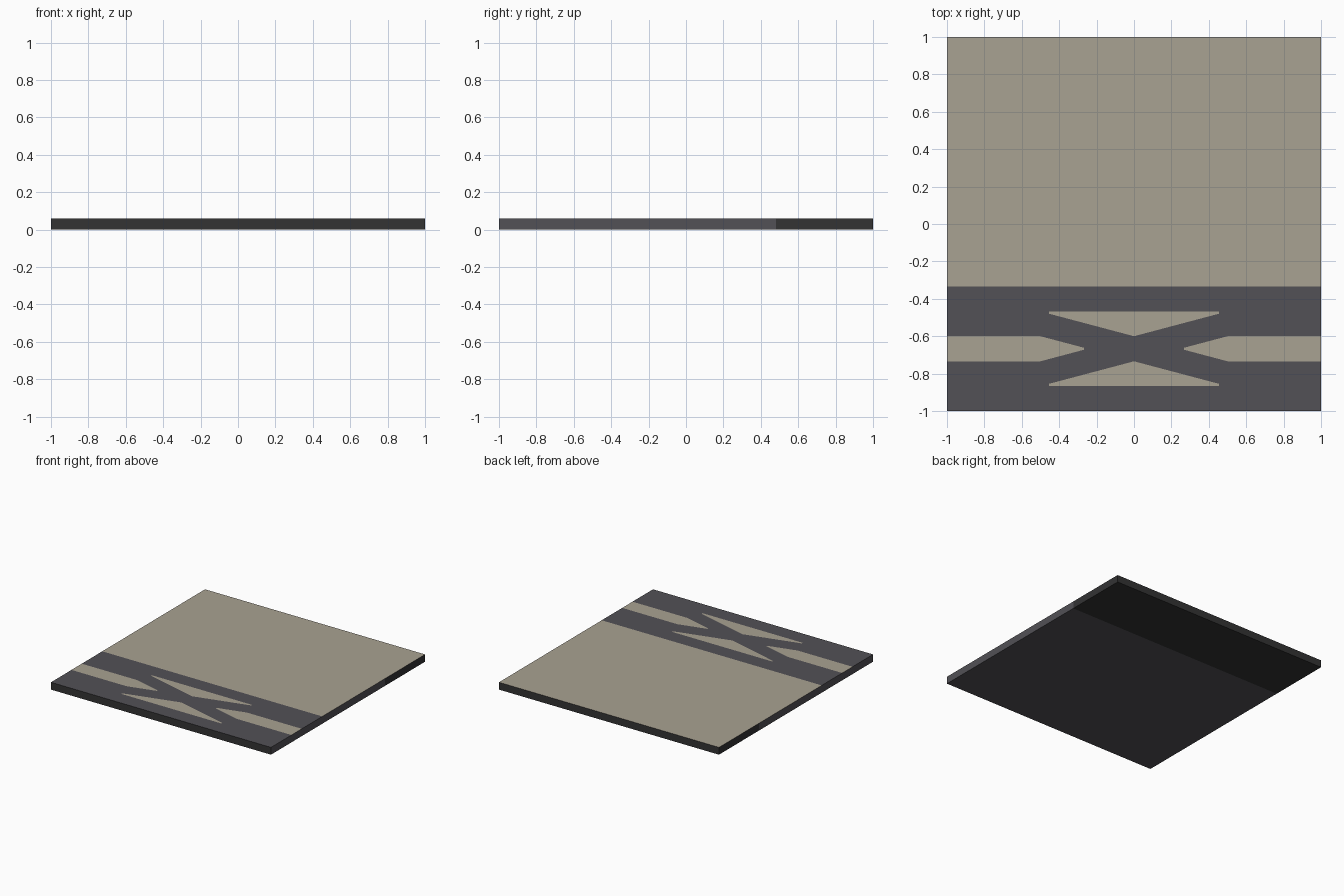
import bpy, bmesh
from mathutils import Vector

if "Cube" in bpy.data.objects:
    bpy.data.objects.remove(bpy.data.objects["Cube"])

H = 0.06          # slab thickness
CY = -0.667       # centre line of the double lane crossing
SLOPE = 0.265     # slope of the diagonal lanes


def material(name, rgb):
    m = bpy.data.materials.new(name)
    m.diffuse_color = (*rgb, 1)
    m.use_nodes = True
    m.node_tree.nodes["Principled BSDF"].inputs["Base Color"].default_value = m.diffuse_color
    return m


mats = [material("sand", (0.397, 0.361, 0.287)),
        material("lane_grey", (0.085, 0.082, 0.093)),
        material("dark_edge", (0.033, 0.033, 0.034))]

# Square slab
bm = bmesh.new()
bmesh.ops.create_cube(bm, size=2)
for v in bm.verts:
    v.co.z = H if v.co.z > 0 else 0


def cut(point, normal):
    bmesh.ops.bisect_plane(bm, geom=bm.verts[:] + bm.edges[:] + bm.faces[:],
                           plane_co=Vector(point), plane_no=Vector(normal), dist=1e-6)


# Straight lane edges and the split between grey and dark body
for y in (0.48, CY + 0.333, CY + 0.2, CY + 0.067, CY - 0.067, CY - 0.2):
    cut((0, y, 0), (0, 1, 0))
# Blunt island tips and diagonal lane edges
for s in (-1, 1):
    cut((s * 0.455, 0, 0), (1, 0, 0))
    cut((s * 0.268, 0, 0), (1, 0, 0))
    for t in (-1, 1):
        cut((0, CY + t * 0.067, 0), (-s * SLOPE, 1, 0))
        cut((s * 0.5, CY + t * 0.067, 0), (-s * t * SLOPE, t * t * t, 0)
            if t > 0 else (s * SLOPE, 1, 0))


# Colour rule: sand islands between lanes on top, grey/dark body elsewhere
def is_sand(x, y):
    a, v = abs(x), y - CY
    b = abs(v)
    if v > 0.333:
        return True
    if a < 0.455 and 0.067 + SLOPE * a < b < 0.2:
        return True
    return a > 0.268 and b < min(0.067, 0.067 + SLOPE * (a - 0.5))


bm.normal_update()
for f in bm.faces:
    c = f.calc_center_median()
    if f.normal.z > 0.5:
        f.material_index = 0 if is_sand(c.x, c.y) else 1
    else:
        f.material_index = 2 if c.y > 0.48 or f.normal.y < -0.5 else 1

me = bpy.data.meshes.new("crossing_tile")
bm.to_mesh(me)
bm.free()
for m in mats:
    me.materials.append(m)
ob = bpy.data.objects.new("crossing_tile", me)
bpy.context.collection.objects.link(ob)
